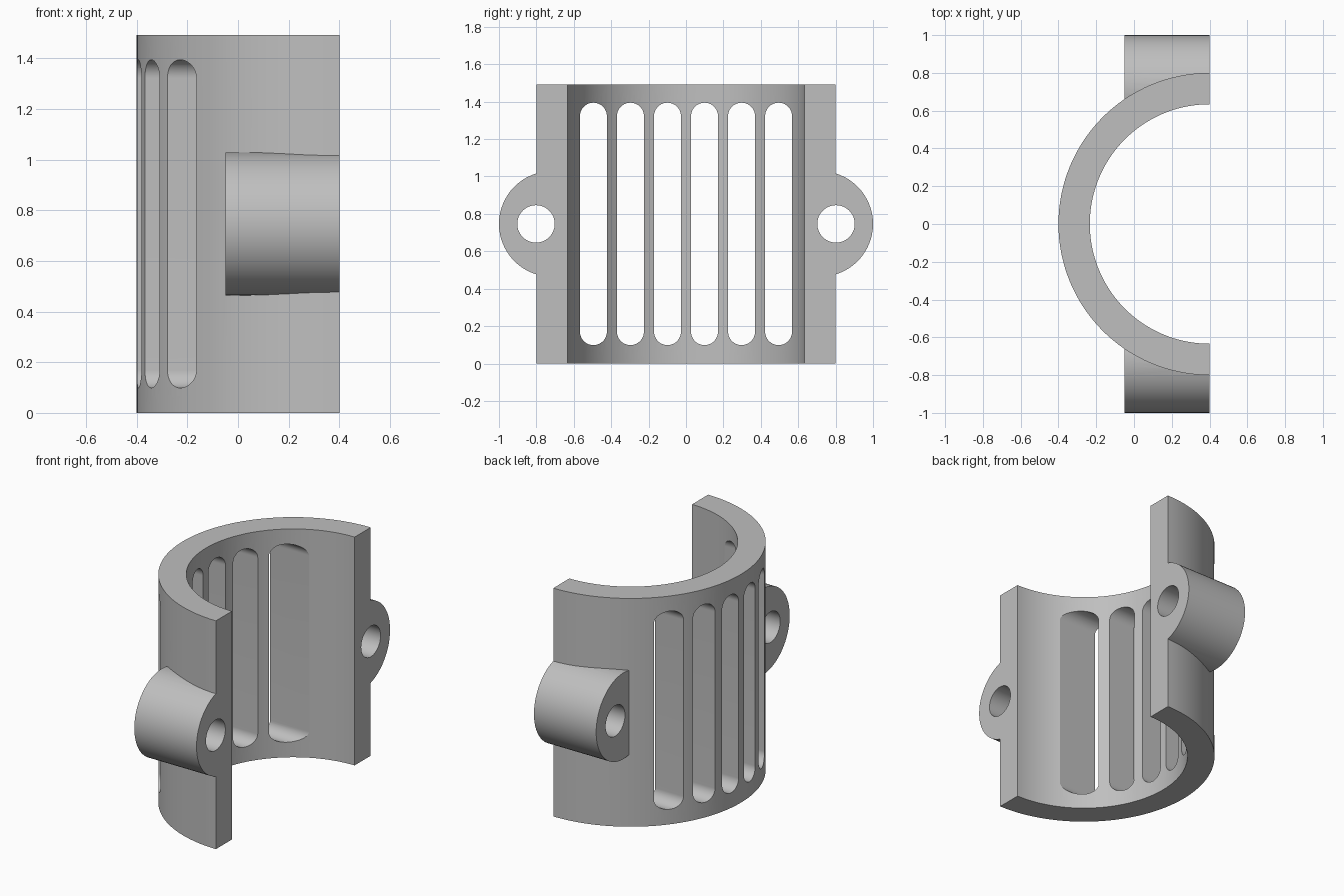
import bpy, bmesh, math
from mathutils import Matrix, Vector

cube = bpy.data.objects.get("Cube")
if cube:
    bpy.data.objects.remove(cube, do_unlink=True)

HEIGHT, MID = 1.493, 0.7465
OUTER, INNER = 0.8, 0.634
FACE_X = 0.4          # flat mating face, also the axis of the shell

grey = bpy.data.materials.new("plain grey")
grey.use_nodes = True
grey.diffuse_color = (0.52, 0.52, 0.52, 1)
grey.node_tree.nodes["Principled BSDF"].inputs["Base Color"].default_value = grey.diffuse_color


def prism(name, outline, direction):
    """Extrude a closed 3D outline along a direction."""
    bm = bmesh.new()
    face = bm.faces.new([bm.verts.new(p) for p in outline])
    moved = bmesh.ops.extrude_face_region(bm, geom=[face])["geom"]
    verts = [g for g in moved if isinstance(g, bmesh.types.BMVert)]
    bmesh.ops.translate(bm, vec=direction, verts=verts)
    bmesh.ops.recalc_face_normals(bm, faces=bm.faces)
    mesh = bpy.data.meshes.new(name)
    bm.to_mesh(mesh)
    bm.free()
    mesh.materials.append(grey)
    obj = bpy.data.objects.new(name, mesh)
    bpy.context.collection.objects.link(obj)
    return obj


def upright_cylinder(name, radius, z0, z1, n=128):
    ring = [(FACE_X + radius * math.cos(2 * math.pi * i / n),
             radius * math.sin(2 * math.pi * i / n), z0) for i in range(n)]
    return prism(name, ring, Vector((0, 0, z1 - z0)))


def capsule_x(name, y, radius, half_straight, x0, x1, n=64):
    """Bar along x with a round or vertically stretched round section."""
    pts = []
    for side in (1, -1):
        start = 0 if side == 1 else math.pi
        for i in range(n // 2 + 1):
            if half_straight == 0 and i == n // 2:
                continue
            a = start + 2 * math.pi * i / n
            pts.append((x0, y + radius * math.cos(a),
                        MID + side * half_straight + radius * math.sin(a)))
    return prism(name, pts, Vector((x1 - x0, 0, 0)))


def combine(target, tool, operation):
    mod = target.modifiers.new(operation, 'BOOLEAN')
    mod.operation, mod.solver, mod.object = operation, 'EXACT', tool
    bpy.ops.object.select_all(action='DESELECT')
    bpy.context.view_layer.objects.active = target
    target.select_set(True)
    bpy.ops.object.modifier_apply(modifier=mod.name)
    bpy.data.objects.remove(tool, do_unlink=True)


# Outer shell with a bolt lug on each side
shell = upright_cylinder("slotted_half_clamp", OUTER, 0, HEIGHT)
for side in (1, -1):
    combine(shell, capsule_x("lug", side * 0.718, 0.282, 0, -0.05, 0.6), 'UNION')

# Bore through the middle
combine(shell, upright_cylinder("bore", INNER, -0.2, HEIGHT + 0.2), 'DIFFERENCE')

# Remove the half beyond the mating face
block = [(FACE_X, -2, -1), (FACE_X, 2, -1), (FACE_X, 2, 3), (FACE_X, -2, 3)]
combine(shell, prism("split_block", block, Vector((2, 0, 0))), 'DIFFERENCE')

# Bolt holes
for side in (1, -1):
    combine(shell, capsule_x("bolt_hole", side * 0.802, 0.1, 0, -0.3, 0.6), 'DIFFERENCE')

# Six upright slots
for i in range(6):
    combine(shell, capsule_x("slot", (i - 2.5) * 0.198, 0.072, 0.576, -0.7, 0.35), 'DIFFERENCE')

bpy.ops.object.select_all(action='DESELECT')
shell.select_set(True)
bpy.context.view_layer.objects.active = shell
bpy.ops.object.shade_smooth_by_angle(angle=math.radians(20))
